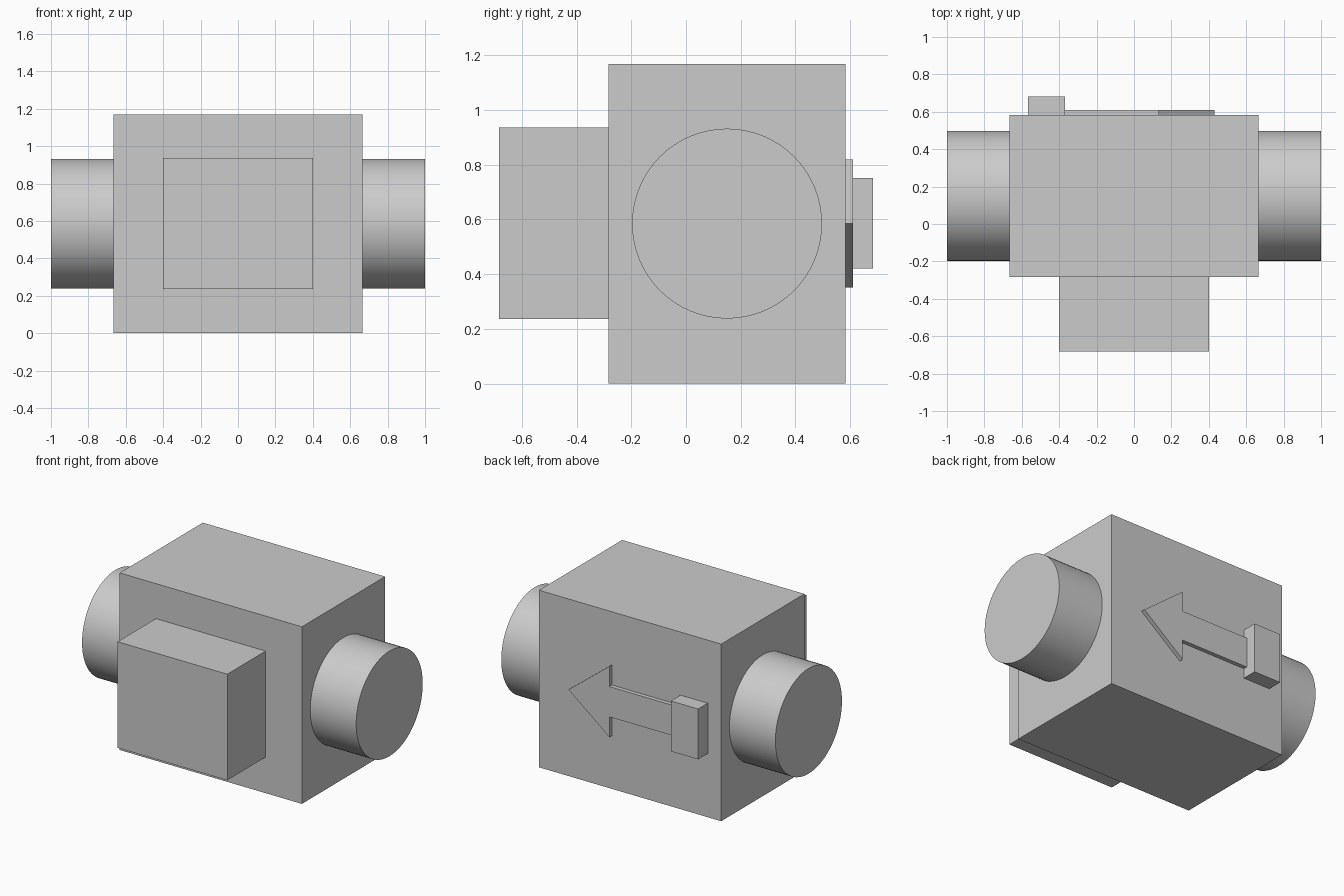
import bpy
import bmesh
from math import pi, radians

cube = bpy.data.objects.get("Cube")
if cube:
    bpy.data.objects.remove(cube, do_unlink=True)

# Single grey finish
grey = bpy.data.materials.new("plain_grey")
grey.use_nodes = True
color = (0.6, 0.6, 0.6, 1)
grey.diffuse_color = color
grey.node_tree.nodes["Principled BSDF"].inputs["Base Color"].default_value = color

MID_Z = 0.585
BACK_Y = 0.583


def box(name, low, high):
    """Box spanning two opposite corners."""
    center = [(a + b) / 2 for a, b in zip(low, high)]
    bpy.ops.mesh.primitive_cube_add(size=1, location=center)
    ob = bpy.context.object
    ob.name = name
    ob.scale = [b - a for a, b in zip(low, high)]
    bpy.ops.object.transform_apply(location=False, rotation=False, scale=True)
    ob.data.materials.append(grey)


def pipe(name, side):
    """Round port standing out of one side of the body."""
    inner, outer = 0.665, 1.0
    bpy.ops.mesh.primitive_cylinder_add(
        vertices=64, radius=0.347, depth=outer - inner,
        location=(side * (inner + outer) / 2, 0.15, MID_Z),
        rotation=(0, pi / 2, 0))
    ob = bpy.context.object
    ob.name = name
    ob.data.materials.append(grey)
    bpy.ops.object.shade_smooth_by_angle(angle=radians(30))


# Body, front housing and rear tab
box("body", (-0.665, -0.284, 0), (0.665, BACK_Y, 1.168))
box("front_housing", (-0.4, -0.683, 0.237), (0.4, -0.284, 0.937))
box("rear_tab", (-0.567, BACK_Y, 0.42), (-0.368, 0.683, 0.752))

# Side ports
pipe("left_port", 1)
pipe("right_port", -1)

# Raised flow arrow on the back, pointing to the left side
upper = [(-0.368, 0.1), (0.132, 0.1), (0.132, 0.234)]
outline = upper + [(0.43, 0)] + [(x, -z) for x, z in reversed(upper)]
bm = bmesh.new()
face = bm.faces.new([bm.verts.new((x, BACK_Y, MID_Z + z)) for x, z in outline])
raised = bmesh.ops.extrude_face_region(bm, geom=[face])["geom"]
bmesh.ops.translate(bm, vec=(0, 0.027, 0),
                    verts=[v for v in raised if isinstance(v, bmesh.types.BMVert)])
bmesh.ops.recalc_face_normals(bm, faces=bm.faces)
mesh = bpy.data.meshes.new("flow_arrow")
bm.to_mesh(mesh)
bm.free()
mesh.materials.append(grey)
arrow = bpy.data.objects.new("flow_arrow", mesh)
bpy.context.collection.objects.link(arrow)
